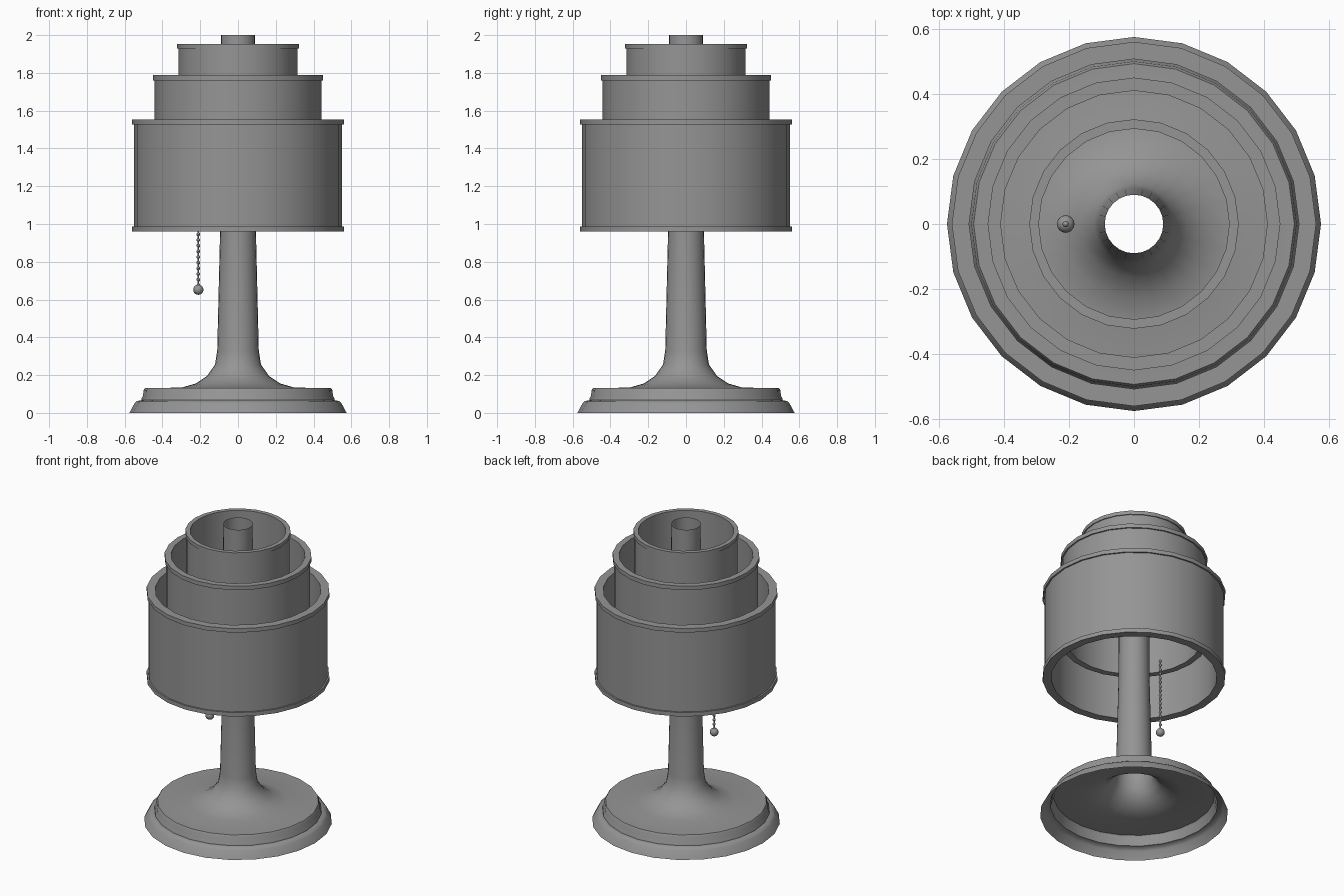
import bpy, bmesh, math
from mathutils import Matrix

if "Cube" in bpy.data.objects:
    bpy.data.objects.remove(bpy.data.objects["Cube"])

SIDES = 24

# Dark grey metal shared by every part
metal = bpy.data.materials.new("dark_grey")
metal.diffuse_color = (0.3, 0.3, 0.3, 1)
metal.use_nodes = True
metal.node_tree.nodes["Principled BSDF"].inputs["Base Color"].default_value = metal.diffuse_color


def finish(name, bm):
    mesh = bpy.data.meshes.new(name)
    bm.to_mesh(mesh)
    bm.free()
    mesh.materials.append(metal)
    obj = bpy.data.objects.new(name, mesh)
    bpy.context.collection.objects.link(obj)
    bpy.ops.object.select_all(action='DESELECT')
    obj.select_set(True)
    bpy.context.view_layer.objects.active = obj
    bpy.ops.object.shade_smooth_by_angle(angle=math.radians(40))
    return obj


def lathe(name, profile, closed=False):
    """Revolve an (r, z) profile around the z axis."""
    bm = bmesh.new()
    rings = []
    for r, z in profile:
        rings.append([bm.verts.new((r * math.cos(2 * math.pi * i / SIDES),
                                    r * math.sin(2 * math.pi * i / SIDES), z))
                      for i in range(SIDES)])
    pairs = list(zip(rings, rings[1:] + rings[:1]))
    if not closed:
        pairs.pop()
    for a, b in pairs:
        for i in range(SIDES):
            j = (i + 1) % SIDES
            bm.faces.new((a[i], a[j], b[j], b[i]))
    return finish(name, bm)


# Hollow stepped foot flaring into an open tubular stem
lathe("base_and_stem", [
    (0.575, 0), (0.548, 0.05), (0.535, 0.063), (0.512, 0.067), (0.51, 0.078),
    (0.503, 0.09), (0.5, 0.12), (0.493, 0.131), (0.30, 0.134), (0.225, 0.155),
    (0.165, 0.195), (0.122, 0.255), (0.11, 0.33), (0.095, 0.96), (0.09, 2.0)])


# Three nested open drums with lipped rims
def shade_ring(name, r, inner, z0, z1, lip_w, lip_h):
    body = r - lip_w
    lathe(name, [
        (inner, z0), (r, z0), (r, z0 + lip_h), (body, z0 + lip_h),
        (body, z1 - lip_h), (r, z1 - lip_h), (r, z1), (inner, z1)], closed=True)


shade_ring("lower_shade", 0.56, 0.507, 0.96, 1.553, 0.01, 0.027)
shade_ring("middle_shade", 0.45, 0.41, 1.22, 1.788, 0.009, 0.027)
shade_ring("upper_shade", 0.322, 0.293, 1.42, 1.953, 0.006, 0.025)

# Beaded pull chain with a ball at the end
X = -0.21
bm = bmesh.new()
for i in range(17):
    bmesh.ops.create_uvsphere(bm, u_segments=8, v_segments=6, radius=0.01,
                              matrix=Matrix.Translation((X, 0, 0.675 + i * 0.03)))
bmesh.ops.create_cone(bm, segments=6, radius1=0.004, radius2=0.004, depth=0.49,
                      cap_ends=True, matrix=Matrix.Translation((X, 0, 0.91)))
finish("pull_chain", bm)

bm = bmesh.new()
bmesh.ops.create_uvsphere(bm, u_segments=16, v_segments=10, radius=0.027,
                          matrix=Matrix.Translation((X, 0, 0.652)))
finish("pull_ball", bm)
